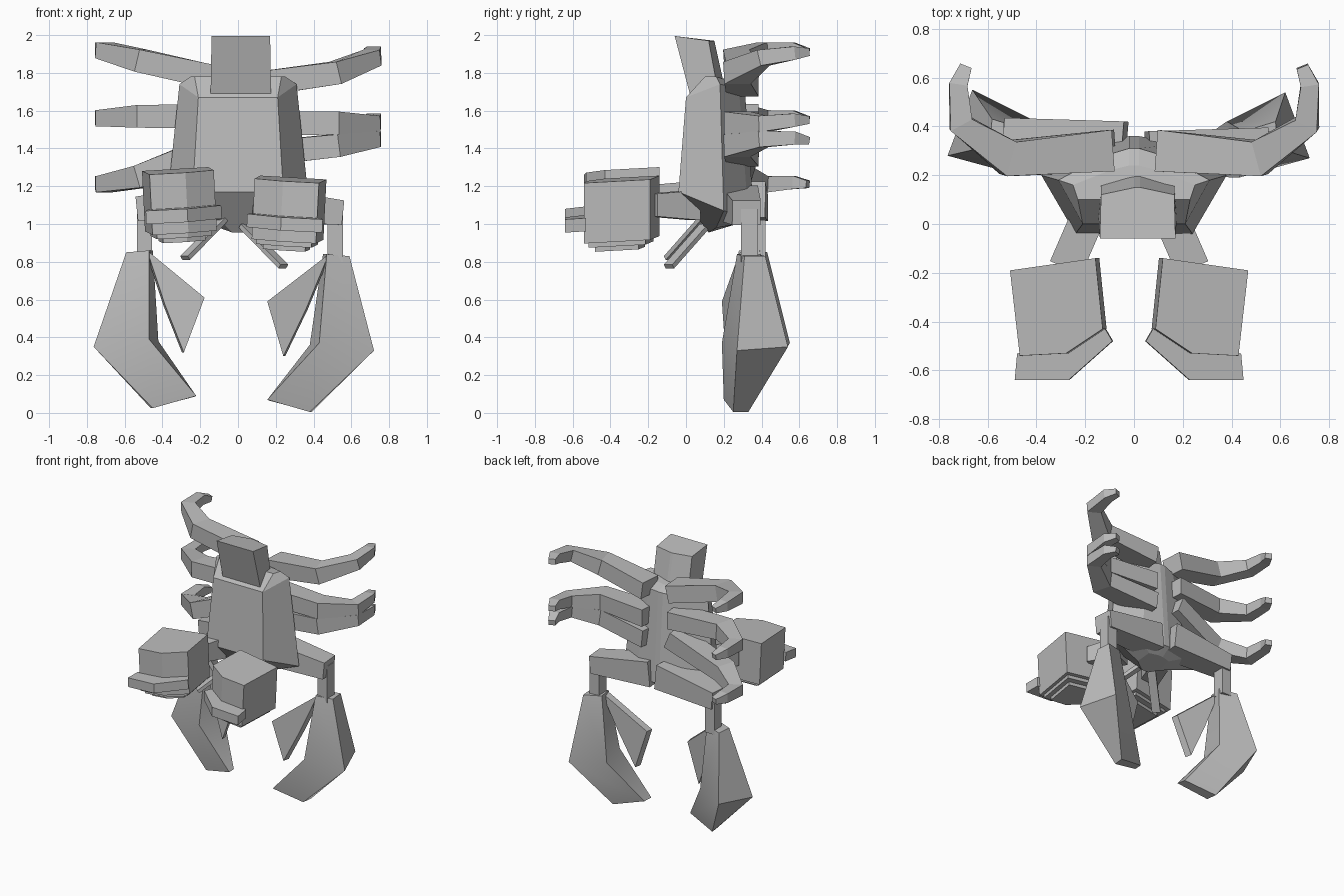
import bpy, bmesh
from mathutils import Vector

cube = bpy.data.objects.get("Cube")
if cube:
    bpy.data.objects.remove(cube, do_unlink=True)

grey = bpy.data.materials.new("plain grey")
grey.use_nodes = True
shade = (0.5, 0.5, 0.5, 1)
grey.diffuse_color = shade
grey.node_tree.nodes["Principled BSDF"].inputs["Base Color"].default_value = shade


def loft(name, rings):
    """Skin matching rings of points and cap both ends."""
    bm = bmesh.new()
    loops = [[bm.verts.new(point) for point in ring] for ring in rings]
    count = len(loops[0])
    for lower, upper in zip(loops, loops[1:]):
        for i in range(count):
            j = (i + 1) % count
            bm.faces.new((lower[i], lower[j], upper[j], upper[i]))
    bm.faces.new(loops[0])
    bm.faces.new(loops[-1])
    bmesh.ops.recalc_face_normals(bm, faces=bm.faces)
    mesh = bpy.data.meshes.new(name)
    bm.to_mesh(mesh)
    bm.free()
    mesh.materials.append(grey)
    part = bpy.data.objects.new(name, mesh)
    bpy.context.collection.objects.link(part)
    return part


def section(centre, along, width, height):
    """Rectangle standing across the given direction."""
    across = along.cross(Vector((0, 0, 1)))
    if across.length < 0.05:
        across = Vector((1, 0, 0))
    across.normalize()
    rise = across.cross(along).normalized()
    a, b = across * width / 2, rise * height / 2
    return [centre + a + b, centre - a + b, centre - a - b, centre + a - b]


def bar(name, path, sizes):
    """Jointed rectangular bar with mitred bends."""
    points = [Vector(p) for p in path]
    steps = [(q - p).normalized() for p, q in zip(points, points[1:])]
    before, after = steps[:1] + steps, steps + steps[-1:]
    return loft(name, [section(p, b + a, *size)
                       for p, b, a, size in zip(points, before, after, sizes)])


def both_halves(half):
    return half + [(-x, y, z) for x, y, z in reversed(half)]


def tilted_prism(name, outline, bottom, top):
    """Upright block leaning slightly outward and forward with the fist."""
    return loft(name, [[(x + 0.05 * (z - 1.07), y, z - 0.05 * (x - 0.26) + 0.06 * (y + 0.37))
                        for x, y in outline] for z in (bottom, top)])


# Shell: underside, waist, shoulders and top, each half a ring from front to back
shell_rings = [
    [(0.03, 0.12, 0.955), (0.1, 0.16, 0.98), (0.09, 0.27, 1.0), (0.02, 0.29, 1.0)],
    [(0.24, -0.04, 1.17), (0.38, 0.2, 1.07), (0.2, 0.33, 1.04), (0.02, 0.36, 1.05)],
    [(0.21, 0.0, 1.67), (0.31, 0.18, 1.74), (0.12, 0.28, 1.72), (0.02, 0.31, 1.73)],
    [(0.23, 0.1, 1.78), (0.25, 0.16, 1.78), (0.1, 0.22, 1.76), (0.02, 0.24, 1.76)],
]
loft("shell", [both_halves(ring) for ring in shell_rings])

# Head: block leaning forward with a shallow ridge at the back
head = loft("head", [
    both_halves([(0.16, 0.02, 1.69), (0.15, 0.17, 1.7), (0.01, 0.21, 1.7)]),
    both_halves([(0.155, -0.06, 1.995), (0.15, 0.12, 1.97), (0.01, 0.15, 1.97)]),
])
head.location.x = 0.015

# Walking legs: heights of root, elbow, wrist and tip
leg_heights = {
    "left": [(1.74, 1.8, 1.88, 1.91), (1.53, 1.535, 1.53, 1.55), (1.37, 1.415, 1.45, 1.44)],
    "right": [(1.77, 1.865, 1.92, 1.91), (1.57, 1.57, 1.56, 1.55), (1.42, 1.25, 1.21, 1.21)],
}
leg_sizes = [(0.17, 0.13), (0.145, 0.12), (0.1, 0.085), (0.075, 0.07), (0.05, 0.04)]
for side, sign in (("left", 1), ("right", -1)):
    for level, heights in zip(("upper", "middle", "lower"), leg_heights[side]):
        root, elbow, wrist, tip = heights
        knuckle = (wrist + tip) / 2 + 0.01
        path = [(0.1, 0.3, root), (0.515, 0.27, elbow), (0.71, 0.41, wrist),
                (0.72, 0.57, knuckle), (0.69, 0.645, tip)]
        bar(side + "_" + level + "_leg", [(sign * x, y, z) for x, y, z in path], leg_sizes)

# Hip and ankle carrying the pincer
hip_parts = [
    bar("hip", [(0.06, 0.28, 1.11), (0.55, 0.32, 1.06)], [(0.2, 0.19), (0.15, 0.13)]),
    bar("ankle", [(0.515, 0.335, 1.08), (0.515, 0.335, 0.8)], [(0.08, 0.09)] * 2),
]

# Pincer: heavy outer jaw in three sections
outer_jaw = loft("outer_jaw", [
    [(0.47, 0.27, 0.84), (0.59, 0.31, 0.83), (0.58, 0.42, 0.83), (0.45, 0.38, 0.84)],
    [(0.43, 0.19, 0.37), (0.72, 0.27, 0.33), (0.62, 0.54, 0.35), (0.38, 0.42, 0.36)],
    [(0.155, 0.2, 0.07), (0.38, 0.25, 0.005), (0.39, 0.33, 0.005), (0.165, 0.27, 0.065)],
])
bpy.ops.object.select_all(action="DESELECT")
outer_jaw.select_set(True)
bpy.context.view_layer.objects.active = outer_jaw
bpy.ops.object.shade_smooth_by_angle(angle=0.7)

# Pincer: thin inner jaw
front_edge = [(0.48, 0.28, 0.84), (0.155, 0.19, 0.59), (0.24, 0.21, 0.3), (0.36, 0.24, 0.55)]
inner_jaw = loft("inner_jaw", [
    front_edge, [(x + 0.01, y + 0.05, z) for x, y, z in front_edge]])

# Fist: faceted block with a stepped underside and a projecting lip
outline = [(0.11, -0.14), (0.46, -0.19), (0.42, -0.54), (0.23, -0.53), (0.08, -0.43)]
fist_parts = [tilted_prism("fist", outline, 0.915, 1.235)]
for step, (scale, top) in enumerate(((0.86, 0.915), (0.66, 0.89))):
    smaller = [(0.26 + (x - 0.26) * scale, -0.37 + (y + 0.37) * scale) for x, y in outline]
    fist_parts.append(tilted_prism("fist_step_" + str(step), smaller, top - 0.025, top))
lip = [(0.44, -0.53), (0.45, -0.64), (0.23, -0.64), (0.05, -0.48), (0.085, -0.42), (0.23, -0.52)]
fist_parts.append(tilted_prism("fist_lip", lip, 0.98, 1.05))

# Forearm and mouth feeler
fist_parts += [
    bar("forearm", [(0.14, 0.05, 1.1), (0.24, -0.18, 1.1)], [(0.14, 0.16), (0.14, 0.12)]),
    bar("feeler", [(0.03, 0.1, 0.99), (0.24, -0.09, 0.775)], [(0.06, 0.025)] * 2),
]


def add_right(parts, shift, back, lift, splay):
    """Mirror limb parts to the right with their own pose."""
    for part in parts:
        base = part.name
        part.name = "left_" + base
        mesh = part.data.copy()
        for vertex in mesh.vertices:
            x, y, z = vertex.co
            vertex.co = (-x + shift - splay * (0.85 - z), y + back, z + lift)
        mesh.flip_normals()
        twin = bpy.data.objects.new("right_" + base, mesh)
        bpy.context.collection.objects.link(twin)


add_right(hip_parts, 0.02, 0.04, 0.02, 0)
add_right([outer_jaw, inner_jaw], 0, 0.01, 0.02, 0.085)
add_right(fist_parts, -0.04, 0, 0.045, 0)
